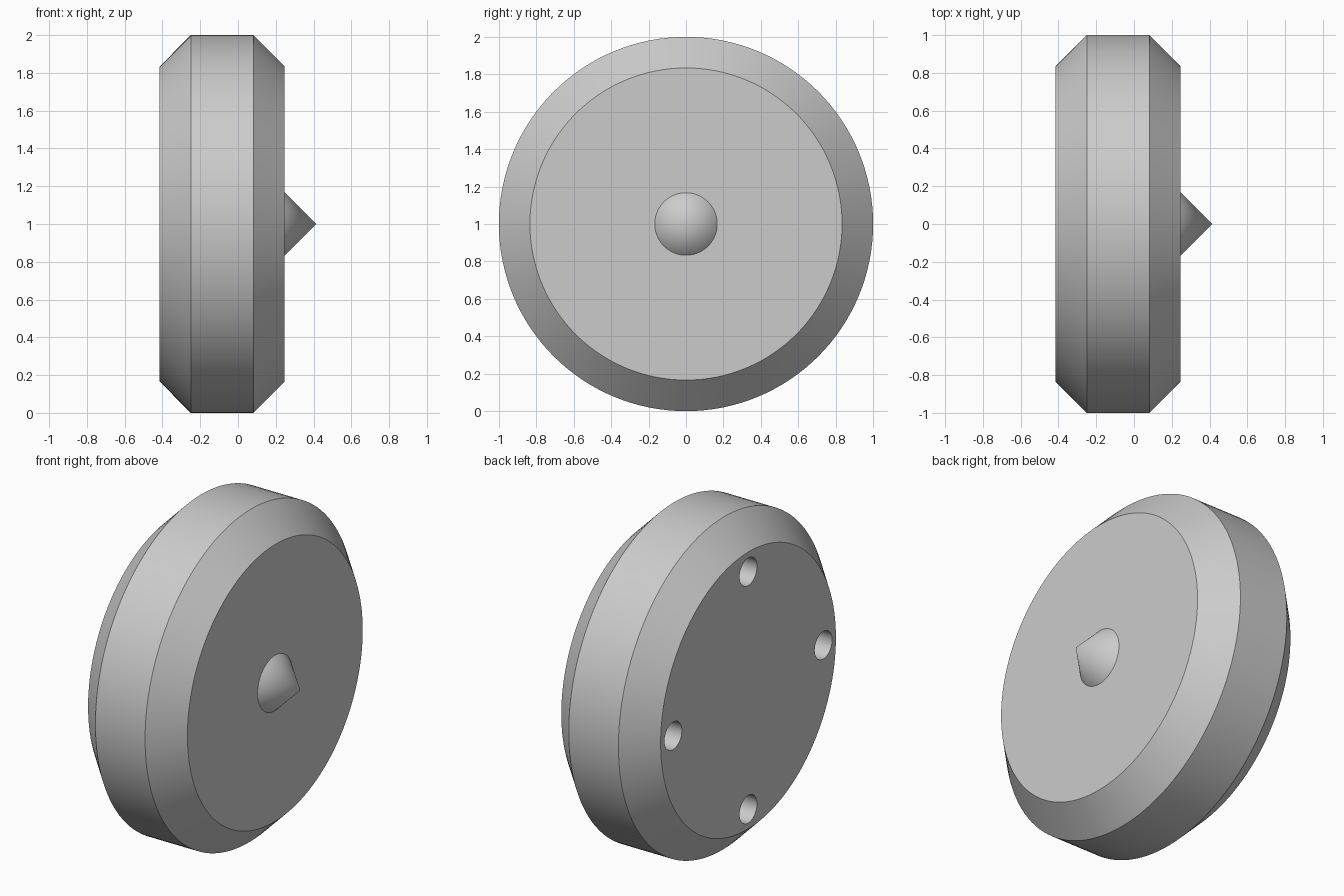
import bpy
import bmesh
from math import pi, radians, sin, cos
from mathutils import Vector, Matrix

SEGMENTS = 128
CENTRE = Vector((0, 0, 1))

cube = bpy.data.objects.get("Cube")
if cube:
    bpy.data.objects.remove(cube, do_unlink=True)

# Single plain grey
grey = bpy.data.materials.new("plain_grey")
grey.use_nodes = True
grey.diffuse_color = (0.6, 0.6, 0.6, 1)
bsdf = next(n for n in grey.node_tree.nodes if n.type == "BSDF_PRINCIPLED")
bsdf.inputs["Base Color"].default_value = grey.diffuse_color


def lathe_x(name, profile, segments=SEGMENTS, centre=CENTRE):
    """Revolve (x, radius) points around a horizontal x axis through centre."""
    bm = bmesh.new()
    verts = [bm.verts.new((x, 0, r)) for x, r in profile]
    edges = [bm.edges.new(pair) for pair in zip(verts, verts[1:])]
    bmesh.ops.spin(bm, geom=verts + edges, cent=(0, 0, 0), axis=(1, 0, 0),
                   angle=2 * pi, steps=segments)
    bmesh.ops.remove_doubles(bm, verts=bm.verts, dist=1e-4)
    # Close flat ends left open by the profile
    rims = [e for e in bm.edges if e.is_boundary]
    if rims:
        bmesh.ops.holes_fill(bm, edges=rims, sides=0)
    bmesh.ops.recalc_face_normals(bm, faces=bm.faces)
    bm.transform(Matrix.Translation(centre))
    mesh = bpy.data.meshes.new(name)
    bm.to_mesh(mesh)
    bm.free()
    mesh.materials.append(grey)
    obj = bpy.data.objects.new(name, mesh)
    bpy.context.collection.objects.link(obj)
    return obj


def activate(obj):
    bpy.ops.object.select_all(action="DESELECT")
    obj.select_set(True)
    bpy.context.view_layer.objects.active = obj


# Disc with a chamfer on both rims
body = lathe_x("disc_body", [(-0.415, 0.834), (-0.25, 1), (0.081, 1), (0.247, 0.834)])

# Pointed spike in the middle of the left face
spike = lathe_x("centre_spike", [(0.247, 0.167), (0.415, 0)], 96)

# Four blind holes around the right face
for i in range(4):
    a = i * pi / 2
    spot = CENTRE + Vector((0, cos(a), sin(a))) * 0.715
    cutter = lathe_x("hole_cutter", [(-0.6, 0.083), (-0.083, 0.083)], 48, spot)
    cutter.hide_render = True
    cut = body.modifiers.new("hole", "BOOLEAN")
    cut.operation = "DIFFERENCE"
    cut.solver = "EXACT"
    cut.object = cutter
    activate(body)
    bpy.ops.object.modifier_apply(modifier=cut.name)
    bpy.data.objects.remove(cutter, do_unlink=True)

for obj in (body, spike):
    activate(obj)
    bpy.ops.object.shade_smooth_by_angle(angle=radians(30))
